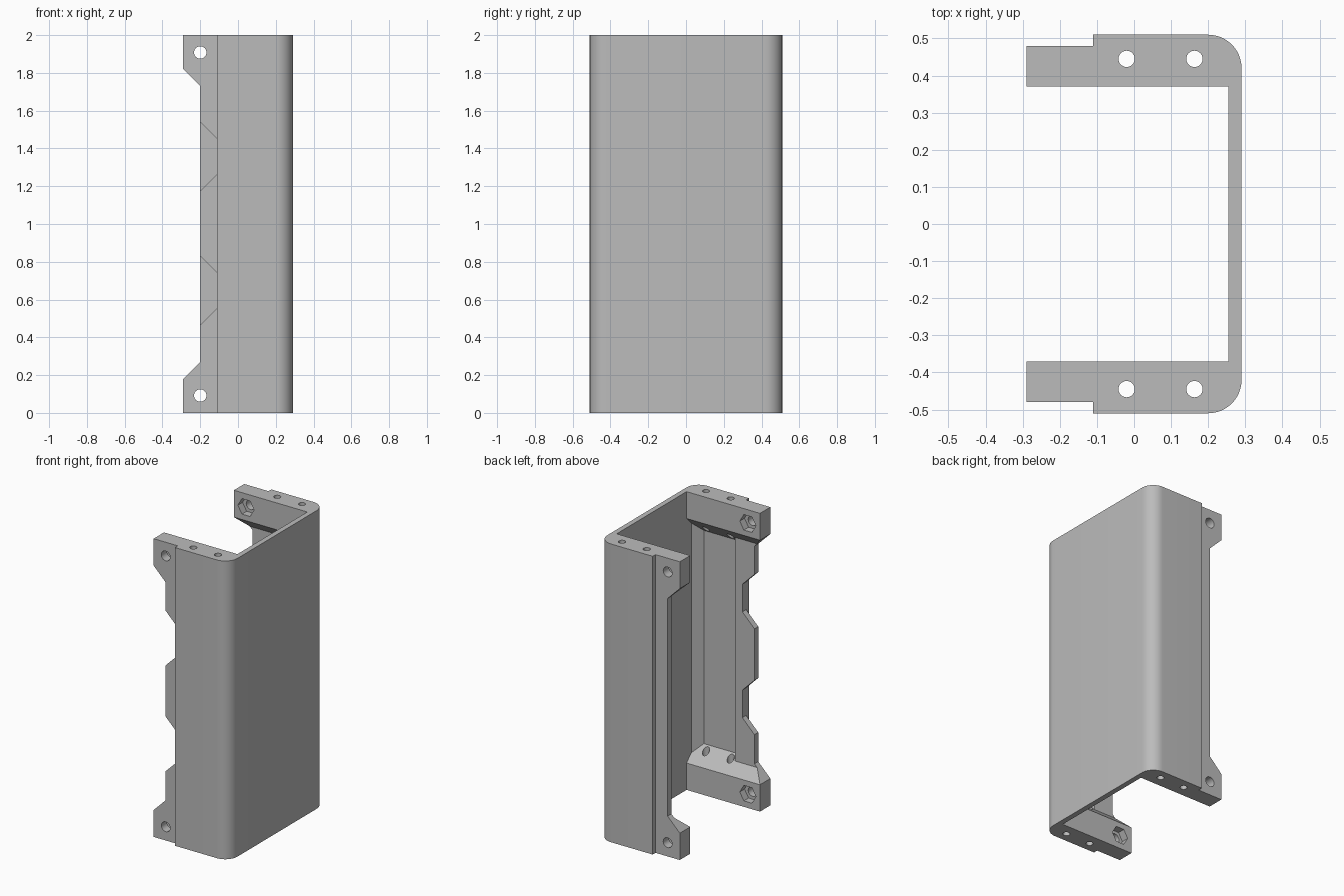
import bpy, bmesh, math
from mathutils import Vector

cube = bpy.data.objects.get("Cube")
if cube:
    bpy.data.objects.remove(cube)

grey = bpy.data.materials.new("mid grey")
grey.use_nodes = True
grey.diffuse_color = (0.5, 0.5, 0.5, 1)
grey.node_tree.nodes["Principled BSDF"].inputs["Base Color"].default_value = (0.5, 0.5, 0.5, 1)


def prism(name, points, axis, lo, hi, bevel_edge=None, bevel=0):
    """Extrude a 2D outline along an axis; the outline uses the other two axes in order."""
    bm = bmesh.new()

    def place(p, d):
        co = list(p)
        co.insert("xyz".index(axis), d)
        return bm.verts.new(co)

    a = [place(p, lo) for p in points]
    b = [place(p, hi) for p in points]
    bm.faces.new(a)
    bm.faces.new(b)
    for i in range(len(a)):
        j = (i + 1) % len(a)
        bm.faces.new((a[i], a[j], b[j], b[i]))
    bmesh.ops.recalc_face_normals(bm, faces=bm.faces[:])
    if bevel_edge:
        edges = [e for e in bm.edges if bevel_edge(e)]
        bmesh.ops.bevel(bm, geom=edges, offset=bevel, segments=1, affect='EDGES')
    mesh = bpy.data.meshes.new(name)
    bm.to_mesh(mesh)
    bm.free()
    mesh.materials.append(grey)
    ob = bpy.data.objects.new(name, mesh)
    bpy.context.collection.objects.link(ob)
    return ob


def cut(target, cutter):
    cutter.hide_render = True
    mod = target.modifiers.new("cut", 'BOOLEAN')
    mod.operation = 'DIFFERENCE'
    mod.solver = 'EXACT'
    mod.object = cutter
    bpy.context.view_layer.objects.active = target
    bpy.ops.object.modifier_apply(modifier=mod.name)
    bpy.data.objects.remove(cutter)


def ring(cx, cy, r, n):
    return [(cx + r * math.cos(math.tau * i / n), cy + r * math.sin(math.tau * i / n))
            for i in range(n)]


# U-shaped bracket with stepped lips and rounded outer corners
R = 0.09
half = [(0.255, 0.37), (-0.29, 0.37), (-0.29, 0.48), (-0.11, 0.48), (-0.11, 0.51)]
for i in range(13):
    t = math.pi / 2 * (1 - i / 12)
    half.append((0.29 - R + R * math.cos(t), 0.51 - R + R * math.sin(t)))
outline = half + [(x, -y) for x, y in reversed(half)]
bracket = prism("channel_bracket", outline, 'z', 0, 2)


# Hollow between the end blocks, with sloped ends
def hollow(y, x0, x1, **kw):
    quarter = [(0.3, 0.11), (y, y - 0.19)]
    side = quarter + [(p, 2 - z) for p, z in reversed(quarter)]
    pts = side + [(-p, z) for p, z in reversed(side)]
    cut(bracket, prism("hollow_cutter", pts, 'x', x0, x1, **kw))


def back_corner(e):
    a, b = (v.co for v in e.verts)
    return min(a.x, b.x) > 0.2 and abs(a.z - b.z) > 1 and abs(a.y) > 0.4 and abs(a.y - b.y) < 0.01


hollow(0.475, -0.057, 0.255, bevel_edge=back_corner, bevel=0.055)
hollow(0.44, -0.4, -0.05)

# Long recess in both lips, then two notches in the front lip
cut(bracket, prism("recess_cutter", [(-0.4, 0.07), (-0.2, 0.27), (-0.2, 1.73), (-0.4, 1.93)],
                   'y', -0.7, 0.7))
for z in (0.6475, 1.3575):
    cut(bracket, prism("notch_cutter", [(-0.3, z - 0.2825), (-0.11, z - 0.0925),
                                        (-0.11, z + 0.0925), (-0.3, z + 0.2825)],
                       'y', -0.7, -0.3))

# Screw holes through the end blocks, and cross holes with hex nut pockets
for s in (-1, 1):
    for z in (0.0, 2.0):
        for x in (-0.02, 0.163):
            cut(bracket, prism("screw_hole_cutter", ring(x, s * 0.445, 0.022, 24),
                               'z', z - 0.4, z + 0.4))
    for z in (0.092, 1.908):
        cut(bracket, prism("cross_hole_cutter", ring(-0.2, z, 0.033, 24),
                           'y', *sorted((s * 0.3, s * 0.6))))
        cut(bracket, prism("nut_pocket_cutter", ring(-0.2, z, 0.06, 6),
                           'y', *sorted((s * 0.3, s * 0.42))))

# Smooth the rounded corners and holes only
bpy.ops.object.select_all(action='DESELECT')
bracket.select_set(True)
bpy.context.view_layer.objects.active = bracket
bpy.ops.object.shade_smooth_by_angle(angle=math.radians(30))
